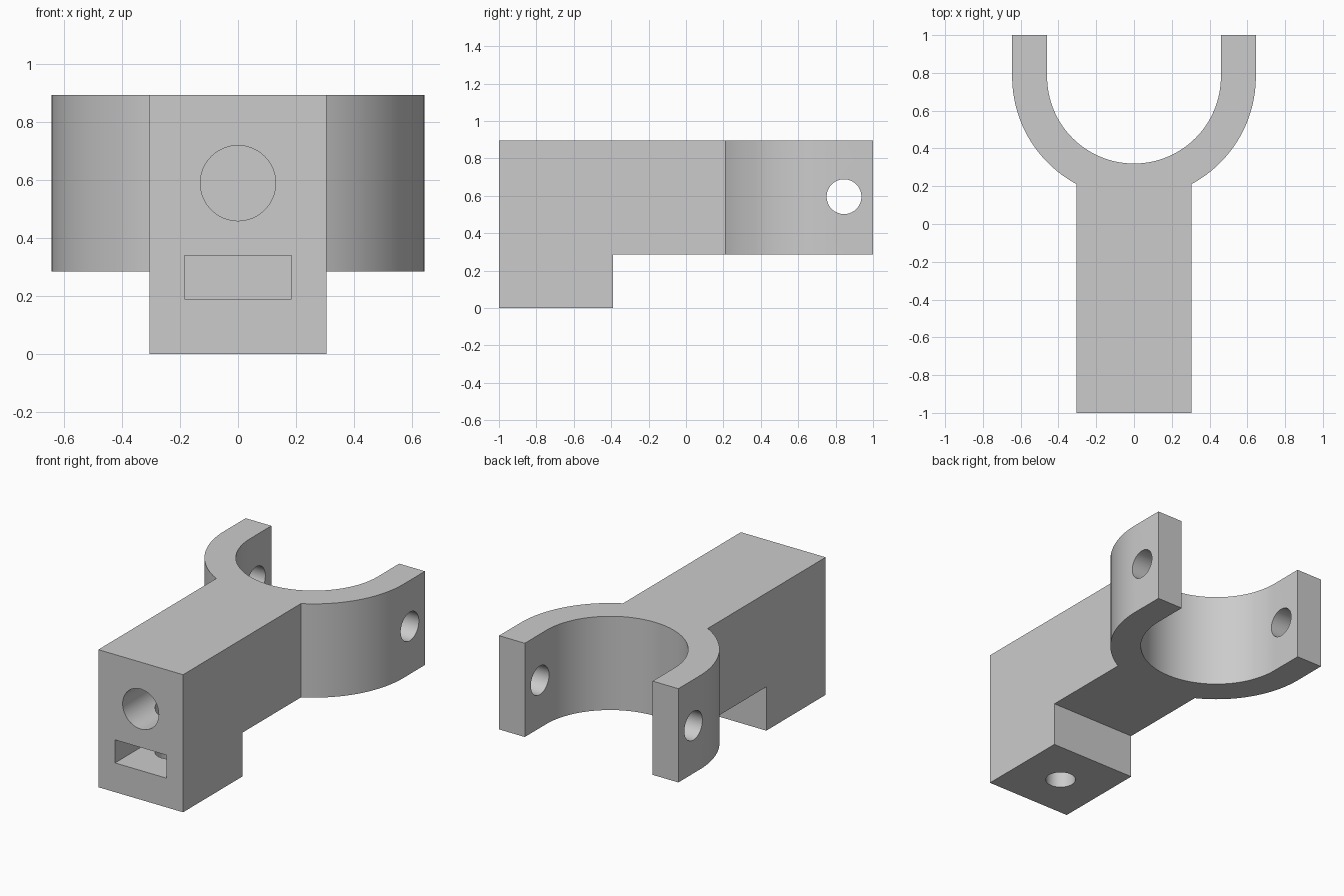
import bpy, bmesh
from math import sin, cos, asin, pi

cube = bpy.data.objects.get("Cube")
if cube:
    bpy.data.objects.remove(cube, do_unlink=True)

# Main dimensions
HALF_W, TOP, UNDER = 0.305, 0.895, 0.285
R_OUT, R_IN, RING_Y = 0.645, 0.46, 0.78
STEP_Y = -0.39
SCREW_Y = (STEP_Y - 1) / 2
BORE_Z = 0.59

grey = bpy.data.materials.new("plain grey")
grey.use_nodes = True
grey.diffuse_color = (0.6, 0.6, 0.6, 1)
grey.node_tree.nodes["Principled BSDF"].inputs["Base Color"].default_value = (0.6, 0.6, 0.6, 1)


def arc(radius, start, end, steps):
    angles = [start + (end - start) * i / steps for i in range(steps + 1)]
    return [(radius * cos(a), RING_Y + radius * sin(a)) for a in angles]


def prism(name, outline, z0, z1):
    """Extrude a closed xy outline from z0 to z1."""
    bm = bmesh.new()
    face = bm.faces.new([bm.verts.new((x, y, z0)) for x, y in outline])
    ext = bmesh.ops.extrude_face_region(bm, geom=[face])
    verts = [v for v in ext["geom"] if isinstance(v, bmesh.types.BMVert)]
    bmesh.ops.translate(bm, verts=verts, vec=(0, 0, z1 - z0))
    bmesh.ops.recalc_face_normals(bm, faces=bm.faces)
    mesh = bpy.data.meshes.new(name)
    bm.to_mesh(mesh)
    bm.free()
    mesh.materials.append(grey)
    obj = bpy.data.objects.new(name, mesh)
    bpy.context.collection.objects.link(obj)
    return obj


def box(name, x, y0, y1, z0, z1):
    return prism(name, [(-x, y0), (x, y0), (x, y1), (-x, y1)], z0, z1)


def rod(name, radius, length, centre, rotation=(0, 0, 0)):
    bpy.ops.mesh.primitive_cylinder_add(vertices=64, radius=radius, depth=length,
                                        location=centre, rotation=rotation)
    obj = bpy.context.object
    obj.name = name
    obj.data.materials.append(grey)
    return obj


# Bracket outline: shank, outer fork on the left, inner cradle, outer fork on the right
join = asin(HALF_W / R_OUT) - pi / 2
outline = [(-HALF_W, -1), (HALF_W, -1)]
outline += arc(R_OUT, join, 0, 32) + [(R_OUT, 1), (R_IN, 1)]
outline += arc(R_IN, 0, -pi, 64) + [(-R_IN, 1), (-R_OUT, 1)]
outline += arc(R_OUT, -pi, -pi - join, 32)
bracket = prism("fork_bracket", outline, 0, TOP)

# Cutters: underside step, rod bore, nut slot, screw hole, cross pin holes
cutters = [
    box("underside_cutter", 1, STEP_Y, 1.2, -0.2, UNDER),
    rod("bore_cutter", 0.13, 1.2, (0, -0.7, BORE_Z), (pi / 2, 0, 0)),
    box("nut_slot_cutter", 0.185, -1.2, SCREW_Y + 0.185, 0.19, 0.34),
    rod("screw_hole_cutter", 0.09, BORE_Z + 0.2, (0, SCREW_Y, (BORE_Z - 0.2) / 2)),
    rod("pin_hole_cutter", 0.093, 2, (0, 0.845, 0.595), (0, pi / 2, 0)),
]
bpy.ops.object.select_all(action="DESELECT")
bracket.select_set(True)
bpy.context.view_layer.objects.active = bracket
for cutter in cutters:
    cutter.hide_render = True
    cut = bracket.modifiers.new(cutter.name, "BOOLEAN")
    cut.operation = "DIFFERENCE"
    cut.solver = "EXACT"
    cut.object = cutter
    bpy.ops.object.modifier_apply(modifier=cut.name)
    bpy.data.objects.remove(cutter, do_unlink=True)

bpy.ops.object.shade_smooth_by_angle()
